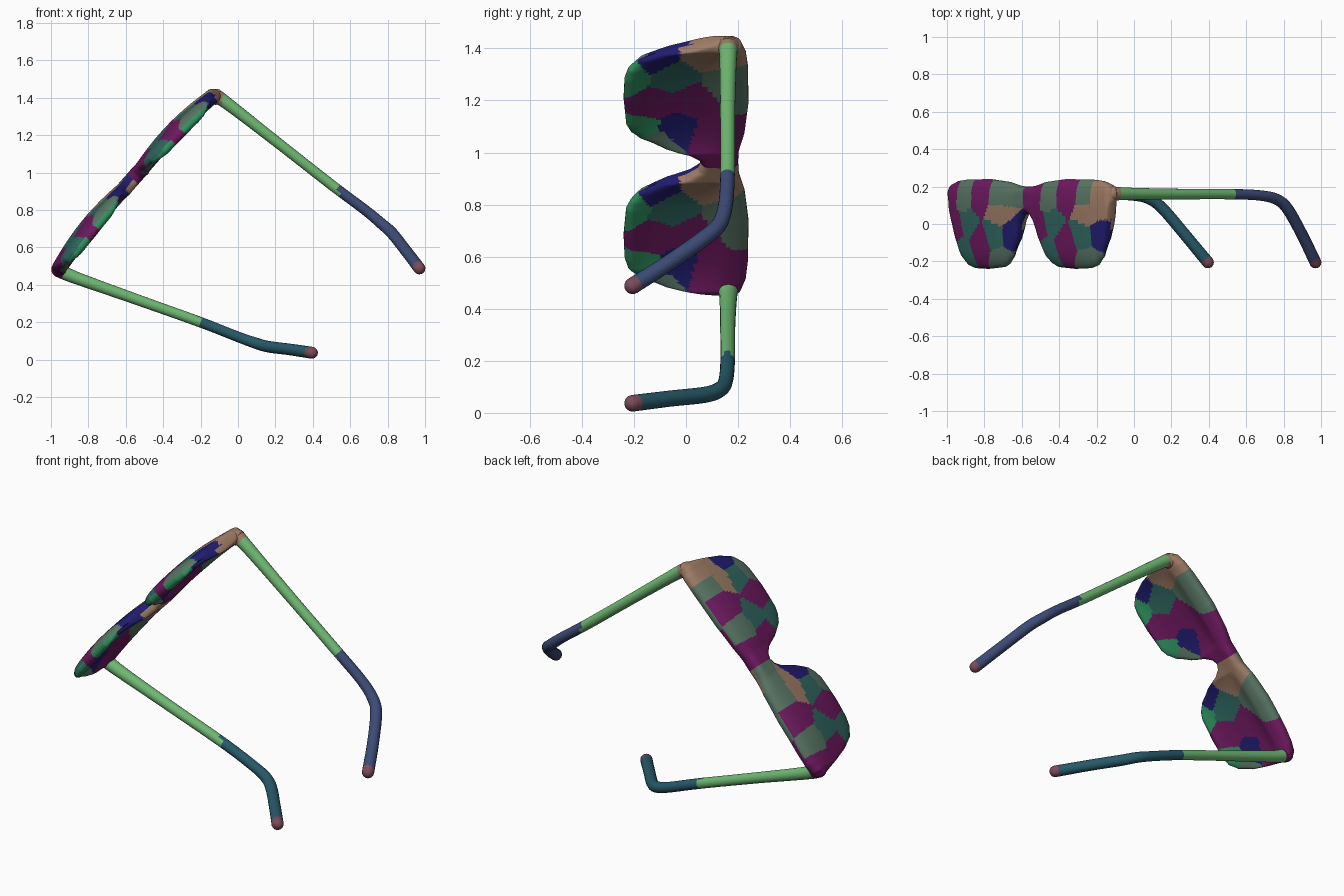
import bpy, bmesh, math
from mathutils import Vector

if "Cube" in bpy.data.objects:
    bpy.data.objects.remove(bpy.data.objects["Cube"])

COL = dict(
    purple=(.16, .01, .12), navy=(.015, .012, .16), teal=(.03, .14, .12),
    green=(.03, .30, .12), tan=(.34, .20, .13), grey=(.10, .18, .13),
    arm=(.16, .48, .17), blue=(.045, .07, .18), sea=(.02, .10, .14), pink=(.2, .07, .1))
MATS = {}
for name, c in COL.items():
    MATS[name] = bpy.data.materials.new(name)
    MATS[name].diffuse_color = (*c, 1)
KEYS = list(COL)


def finish(bm, name, pick):
    """Recalculate normals, colour faces with pick(centre), smooth shade."""
    bmesh.ops.recalc_face_normals(bm, faces=bm.faces)
    me = bpy.data.meshes.new(name)
    for k in KEYS:
        me.materials.append(MATS[k])
    for f in bm.faces:
        f.material_index = KEYS.index(pick(f.calc_center_median()))
        f.smooth = True
    bm.to_mesh(me)
    bm.free()
    ob = bpy.data.objects.new(name, me)
    bpy.context.collection.objects.link(ob)
    return ob


def skin(rings):
    """Join closed rings of points into a capped surface."""
    bm = bmesh.new()
    vs = [[bm.verts.new(p) for p in r] for r in rings]
    n = len(vs[0])
    for a, b in zip(vs, vs[1:]):
        for i in range(n):
            bm.faces.new((a[i], a[(i + 1) % n], b[(i + 1) % n], b[i]))
    bm.faces.new(vs[0])
    bm.faces.new(vs[-1])
    return bm


def interp(tab, x):
    for (x0, y0), (x1, y1) in zip(tab, tab[1:]):
        if x <= x1:
            return y0 + (y1 - y0) * (x - x0) / (x1 - x0)
    return tab[-1][1]


# Front frame: u runs along the brow, v points out of the lens front
CENTRE = Vector((-.55, 0, .955))
D = Vector((.666, 0, .746))
N = Vector((-.746, 0, .666))
UP = Vector((0, 1, 0))
TOP = [(0, .2), (.06, .203), (.15, .225), (.3, .24), (.5, .238), (.58, .23), (.63, .212), (.655, .18)]
BOTTOM = [(0, .06), (.03, .045), (.06, -.0), (.09, -.09), (.14, -.18), (.18, -.212), (.22, -.23),
          (.35, -.24), (.46, -.236), (.51, -.222), (.56, -.18), (.6, -.09), (.63, .03), (.645, .1), (.655, .13)]
LENS_U = .345


def base(u, y):
    """Middle surface: slight wrap along the brow, lower edge tucked back."""
    return .017 - .025 * (u / .63) ** 2 + .08 * min(0, y - .1)


def section(u):
    q = abs(u)
    top, bot = interp(TOP, q), interp(BOTTOM, q)
    mid, half = (top + bot) / 2, (top - bot) / 2
    end = math.sqrt(max(.05, 1 - max(0, (q - .615) / .04) ** 2))
    m = 36
    pts = []
    for j in range(2 * m):
        side = 1 if j <= m else -1
        k = math.sin(math.pi / 2 * (1 - 2 * (j if j <= m else 2 * m - j) / m))
        y = mid + half * k
        h = (.035 + .03 * max(0, y + .05)) * end * math.sqrt(max(0, 1 - abs(k) ** 6))
        v = base(u, y) + side * h
        a = (q - LENS_U) / .27
        dome = max(0, 1 - a * a) * max(0, 1 - (y / .3) ** 2)
        v += (.024 if side > 0 else .006) * dome
        if side < 0:  # dished back of each lens
            v += .026 * max(0, 1 - a ** 4) * max(0, 1 - ((y + .03) / .18) ** 4)
        pts.append(CENTRE + D * u + UP * y + N * v)
    return pts


# Colour patches: nearest seed on the front and back of each lens
FRONT = [(-.27, .15, 'purple'), (-.13, .14, 'grey'), (.0, .15, 'purple'), (.17, .15, 'grey'),
         (-.22, -.02, 'purple'), (-.17, -.14, 'teal'), (-.02, -.1, 'purple'), (.12, -.06, 'teal'),
         (.16, .05, 'tan'), (.23, -.06, 'navy'), (.15, -.2, 'grey'), (-.11, .0, 'teal')]
BACK = [(-.2, .1, 'purple'), (-.03, -.12, 'purple'), (-.02, .03, 'purple'), (-.15, -.17, 'green'),
        (-.16, -.04, 'navy'), (-.22, -.1, 'grey'), (.12, -.05, 'teal'), (.15, -.22, 'green'),
        (.22, -.12, 'navy'), (.24, .08, 'tan'), (.08, .16, 'grey')]


def patch(p):
    r = p - CENTRE
    u, y, v = r.dot(D), r.y, r.dot(N)
    if u > .53 and y > .02:
        return 'tan'
    a = u - math.copysign(LENS_U, u)
    seeds = FRONT if v > base(u, y) + .02 * max(0, 1 - (a / .27) ** 2) else BACK
    return min(seeds, key=lambda s: (s[0] - a) ** 2 + (s[1] - y) ** 2)[2]


COLS = 260
frame = finish(skin([section(-.655 + 1.31 * i / COLS) for i in range(COLS + 1)]), "lens_frame", patch)


# Temple arms: round tube along a smooth path of (x, y, z, radius)
def arm(name, path, split, sleeve):
    P = [Vector(p) for p in path]
    P = [P[0] * 2 - P[1]] + P + [P[-1] * 2 - P[-2]]
    line = []
    for a, b, c, d in zip(P, P[1:], P[2:], P[3:]):
        for i in range(8):
            t = i / 8
            line.append(.5 * (2 * b + (c - a) * t + (2 * a - 5 * b + 4 * c - d) * t * t
                              + (3 * b - a - 3 * c + d) * t ** 3))
    line.append(P[-2])
    pts = [p.to_3d() for p in line]
    rad = [p[3] for p in line]
    tip = (pts[-1] - pts[-2]).normalized()
    start = (pts[0] - pts[1]).normalized()
    r0, r1 = rad[0], rad[-1]
    steps = [math.radians(x) for x in (20, 40, 60, 80)]
    head = [(pts[0] + start * r0 * math.sin(s), r0 * math.cos(s)) for s in reversed(steps)]
    tail = [(pts[-1] + tip * r1 * math.sin(s), r1 * math.cos(s)) for s in steps]
    full = head + list(zip(pts, rad)) + tail
    rings = []
    n = (pts[1] - pts[0]).orthogonal().normalized()
    for i, (p, r) in enumerate(full):
        t = (full[min(i + 1, len(full) - 1)][0] - full[max(i - 1, 0)][0]).normalized()
        n = (n - t * n.dot(t)).normalized()
        b = t.cross(n)
        rings.append([p + (n * math.cos(w) + b * math.sin(w)) * r
                      for w in (2 * math.pi * k / 20 for k in range(20))])
    end = pts[-1]
    hinge = pts[0]
    hinge_colour = 'tan' if hinge.z > 1 else 'purple'

    def pick(c):
        if (c - end).length < .038:
            return 'pink'
        if (c - hinge).length < .05:
            return hinge_colour
        return 'arm' if c.x < split else sleeve
    return finish(skin(rings), name, pick)


arm("upper_temple_arm", [(-.115, .162, 1.405, .043), (-.06, .162, 1.372, .034), (.2, .16, 1.17, .029),
                         (.5, .16, .935, .028), (.68, .152, .8, .028), (.77, .128, .725, .03),
                         (.825, .075, .675, .031), (.9, -.06, .58, .031), (.97, -.205, .488, .032)],
    .54, 'blue')
arm("lower_temple_arm", [(-.955, .162, .482, .043), (-.88, .162, .443, .034), (-.55, .16, .325, .029),
                         (-.2, .16, .2, .028), (0, .152, .122, .028), (.09, .13, .09, .03),
                         (.16, .075, .07, .031), (.275, -.06, .055, .031), (.395, -.205, .037, .032)],
    -.21, 'sea')

for m in bpy.data.materials:
    if m.users and not m.is_grease_pencil:
        m.use_nodes = True
        m.node_tree.nodes["Principled BSDF"].inputs["Base Color"].default_value = m.diffuse_color
